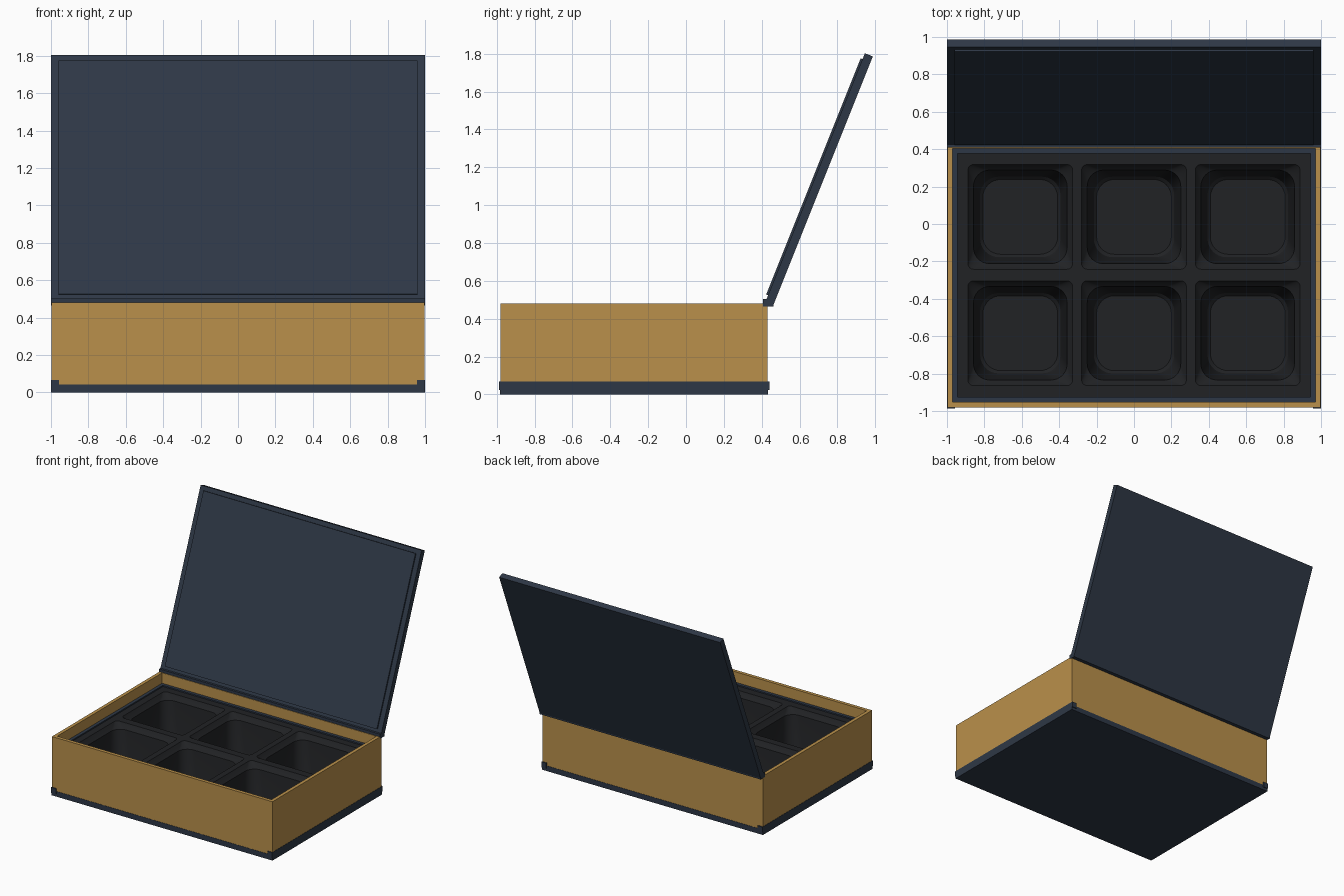
import bpy, bmesh, math
from mathutils import Matrix, Vector

if "Cube" in bpy.data.objects:
    bpy.data.objects.remove(bpy.data.objects["Cube"])


def material(name, rgb):
    m = bpy.data.materials.new(name)
    m.diffuse_color = (*rgb, 1)
    m.use_nodes = True
    m.node_tree.nodes["Principled BSDF"].inputs["Base Color"].default_value = m.diffuse_color
    return m


GOLD = material("ochre_board", (0.49, 0.28, 0.07))
BLUE = material("navy_board", (0.027, 0.039, 0.061))
BLACK = material("black_plastic", (0.015, 0.016, 0.018))


def finish(name, bm, mat):
    bmesh.ops.recalc_face_normals(bm, faces=bm.faces)
    me = bpy.data.meshes.new(name)
    bm.to_mesh(me)
    bm.free()
    me.materials.append(mat)
    ob = bpy.data.objects.new(name, me)
    bpy.context.collection.objects.link(ob)
    return ob


def box(name, x, y, z, mat):
    bm = bmesh.new()
    size = Vector((x[1] - x[0], y[1] - y[0], z[1] - z[0]))
    mid = Vector((sum(x) / 2, sum(y) / 2, sum(z) / 2))
    bmesh.ops.create_cube(bm, size=1, matrix=Matrix.Translation(mid) @ Matrix.Diagonal((*size, 1)))
    return finish(name, bm, mat)


def loft(bm, loops, cap=True, close=False):
    rings = [[bm.verts.new(p) for p in l] for l in loops]
    n = len(rings[0])
    pairs = list(zip(rings, rings[1:]))
    if close:
        pairs.append((rings[-1], rings[0]))
    for a, b in pairs:
        for i in range(n):
            j = (i + 1) % n
            bm.faces.new((a[i], a[j], b[j], b[i]))
    if cap:
        bm.faces.new(rings[0])
        bm.faces.new(rings[-1])


def frame(name, x, y, z, t, mat):
    """Upright rectangular wall of thickness t, open top and bottom."""
    def rect(d, h):
        a, b, c, e = x[0] + d, x[1] - d, y[0] + d, y[1] - d
        return [(a, c, h), (b, c, h), (b, e, h), (a, e, h)]
    bm = bmesh.new()
    loft(bm, [rect(0, z[0]), rect(0, z[1]), rect(t, z[1]), rect(t, z[0])], cap=False, close=True)
    return finish(name, bm, mat)


def rounded_square(cx, cy, half, r, z, seg=8):
    pts = []
    for k, (sx, sy) in enumerate(((1, 1), (-1, 1), (-1, -1), (1, -1))):
        for i in range(seg + 1):
            a = math.pi / 2 * (k + i / seg)
            pts.append((cx + sx * (half - r) + r * math.cos(a),
                        cy + sy * (half - r) + r * math.sin(a), z))
    return pts


# base plate with the two side lips
box("base_plate", (-1, 1), (-0.982, 0.434), (0, 0.043), BLUE)
for side, s in (("left", -1), ("right", 1)):
    box(side + "_base_lip", sorted((s * 0.957, s * 1.0)), (-0.987, 0.441), (0.022, 0.067), BLUE)

# outer walls and inner liner
frame("outer_walls", (-0.998, 0.998), (-0.98, 0.432), (0.03, 0.48), 0.028, GOLD)
frame("inner_liner", (-0.97, 0.97), (-0.952, 0.404), (0.03, 0.395), 0.026, BLUE)

# tray block with six tapered wells cut into it
tray = box("tray", (-0.944, 0.944), (-0.926, 0.378), (0.043, 0.385), BLACK)
# (half width, corner radius, height) down the well
PROFILE = ((0.286, 0.025, 0.40), (0.28, 0.03, 0.385), (0.265, 0.05, 0.36), (0.25, 0.085, 0.345),
           (0.222, 0.10, 0.12), (0.215, 0.10, 0.09), (0.20, 0.095, 0.075))
bm = bmesh.new()
for cx in (-0.608, 0, 0.608):
    for cy in (0.038, -0.584):
        loft(bm, [rounded_square(cx, cy, *p) for p in PROFILE])
cutter = finish("well_cutter", bm, BLACK)
cutter.hide_render = True
cutter.hide_viewport = False
mod = tray.modifiers.new("wells", "BOOLEAN")
mod.operation, mod.object, mod.solver = "DIFFERENCE", cutter, "EXACT"
bpy.context.view_layer.objects.active = tray
tray.select_set(True)
bpy.ops.object.modifier_apply(modifier=mod.name)
bpy.data.objects.remove(cutter)
bpy.ops.object.shade_smooth_by_angle(angle=math.radians(25))

# opened lid: local y runs up the lid, local z points towards the inside
lid_spin = Matrix.Translation((0, 0.463, 0.475)) @ Matrix.Rotation(math.radians(68.2), 4, "X")
lid = box("lid", (-1, 1), (0, 1.412), (0, 0.045), BLUE)
pad = box("lid_inner_pad", (-0.96, 0.96), (0.034, 1.378), (0.04, 0.056), BLUE)
for ob in (lid, pad):
    ob.data.transform(lid_spin)

# hinge strip along the back edge
box("hinge_strip", (-1, 1), (0.408, 0.463), (0.465, 0.503), BLUE)
